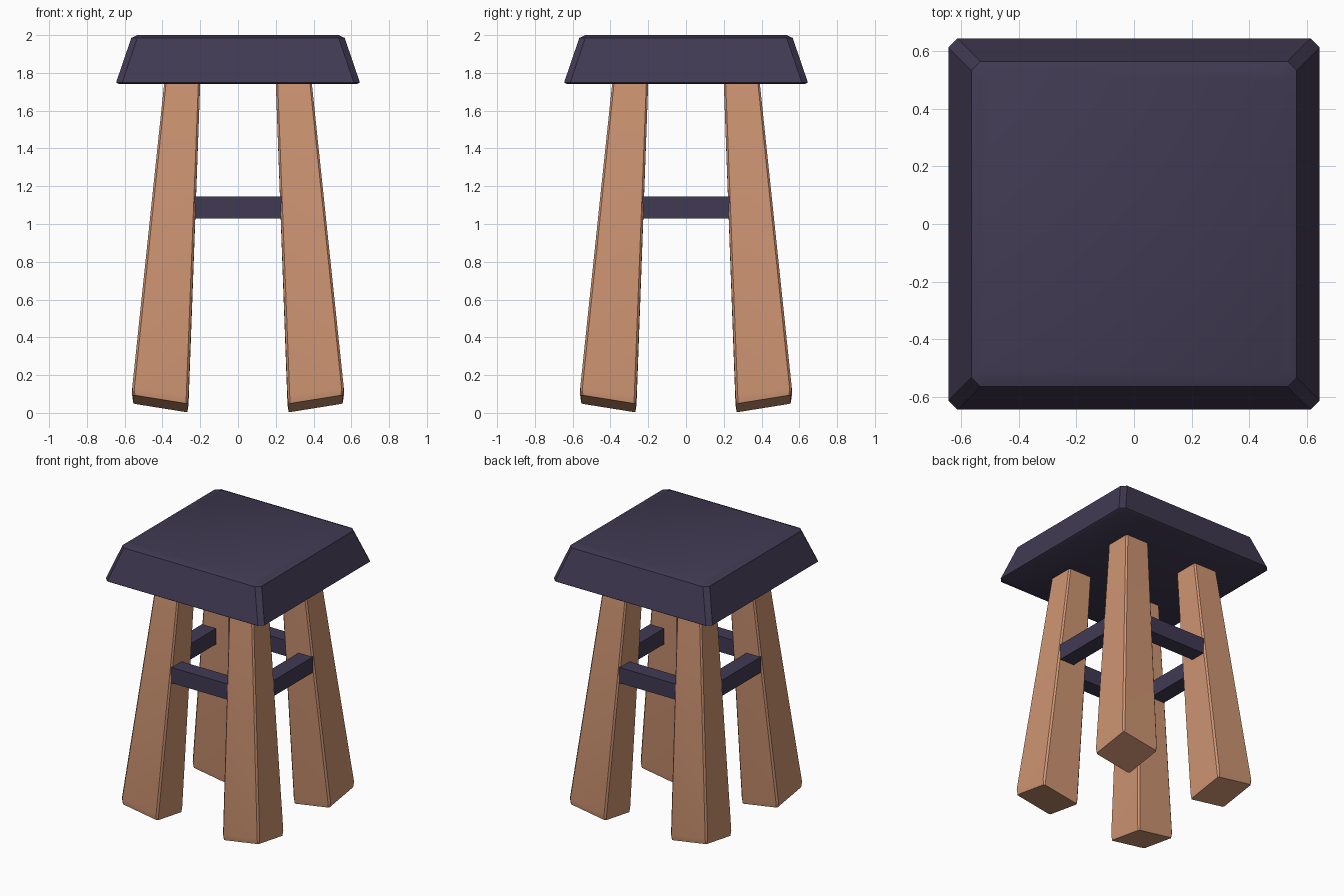
import bpy, bmesh, math

if "Cube" in bpy.data.objects:
    bpy.data.objects.remove(bpy.data.objects["Cube"])


def material(name, rgb):
    m = bpy.data.materials.new(name)
    m.diffuse_color = (*rgb, 1)
    m.use_nodes = True
    m.node_tree.nodes["Principled BSDF"].inputs["Base Color"].default_value = m.diffuse_color
    return m


ORANGE = material("orange_wood", (0.62, 0.30, 0.17))
PURPLE = material("dark_purple", (0.052, 0.042, 0.085))


def ring(lo, hi, c):
    """Square outline from lo to hi in x and y, with corners cut by c."""
    return [(lo + c, lo), (hi - c, lo), (hi, lo + c), (hi, hi - c),
            (hi - c, hi), (lo + c, hi), (lo, hi - c), (lo, lo + c)]


def loft(name, loops, mat):
    """Bridge closed loops of equal length and cap both ends."""
    bm = bmesh.new()
    rows = [[bm.verts.new(p) for p in loop] for loop in loops]
    n = len(rows[0])
    for a, b in zip(rows, rows[1:]):
        for i in range(n):
            j = (i + 1) % n
            bm.faces.new((a[i], a[j], b[j], b[i]))
    bm.faces.new(rows[0][::-1])
    bm.faces.new(rows[-1])
    bmesh.ops.recalc_face_normals(bm, faces=bm.faces)
    me = bpy.data.meshes.new(name)
    bm.to_mesh(me)
    bm.free()
    me.materials.append(mat)
    ob = bpy.data.objects.new(name, me)
    bpy.context.collection.objects.link(ob)
    bpy.ops.object.select_all(action='DESELECT')
    ob.select_set(True)
    bpy.context.view_layer.objects.active = ob
    bpy.ops.object.shade_smooth_by_angle(angle=math.radians(30))
    return ob


# Seat: tapered slab with cut corners and a softened rim
seat_levels = [(1.74, 0.63), (1.75, 0.645), (1.985, 0.565), (2.0, 0.533)]
loft("seat", [[(x, y, z) for x, y in ring(-h, h, 0.032)] for z, h in seat_levels], PURPLE)

# Legs: splayed, tapered, with a foot that tilts up towards the outside
TILT = 0.16
leg_levels = [  # inner, outer, corner cut, z, tilt
    (0.268, 0.554, 0.008, 0.003, TILT),
    (0.262, 0.560, 0.012, 0.042, TILT),
    (0.198, 0.385, 0.010, 1.80, 0),
]
for sx, side in ((-1, "left"), (1, "right")):
    for sy, end in ((-1, "front"), (1, "back")):
        loops = [[(sx * x, sy * y, z + t * (x + y - 2 * 0.268)) for x, y in ring(lo, hi, c)]
                 for lo, hi, c, z, t in leg_levels]
        loft(f"{end}_{side}_leg", loops, ORANGE)

# Stretchers: four square bars joining neighbouring legs
for k, name in enumerate(("front", "right", "back", "left")):
    section = [(-0.45, 1.03), (-0.335, 1.03), (-0.335, 1.145), (-0.45, 1.145)]
    bar = loft(f"{name}_stretcher", [[(x, y, z) for y, z in section] for x in (-0.3, 0.3)], PURPLE)
    bar.rotation_euler.z = k * math.pi / 2
